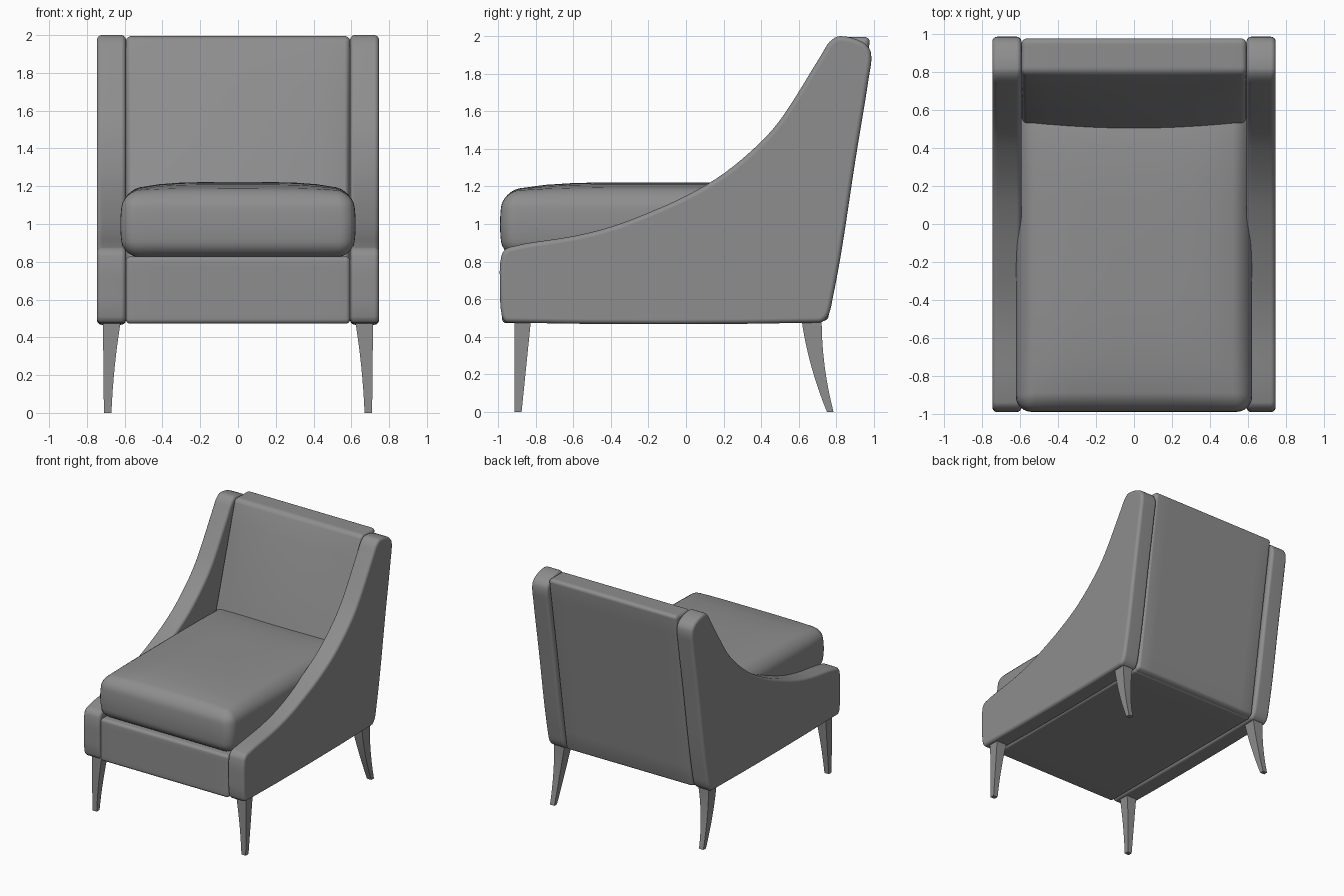
import bpy, bmesh, math
from mathutils import Vector
from mathutils.geometry import interpolate_bezier

cube = bpy.data.objects.get("Cube")
if cube:
    bpy.data.objects.remove(cube, do_unlink=True)

grey = bpy.data.materials.new("Mid grey")
grey.use_nodes = True
colour = (0.27, 0.27, 0.27, 1)
grey.diffuse_color = colour
grey.node_tree.nodes["Principled BSDF"].inputs["Base Color"].default_value = colour


def finish(name, bm, smooth=35):
    """Turn a bmesh into a shaded, coloured object."""
    bmesh.ops.recalc_face_normals(bm, faces=bm.faces)
    mesh = bpy.data.meshes.new(name)
    bm.to_mesh(mesh)
    bm.free()
    mesh.materials.append(grey)
    obj = bpy.data.objects.new(name, mesh)
    bpy.context.collection.objects.link(obj)
    bpy.ops.object.select_all(action='DESELECT')
    obj.select_set(True)
    bpy.context.view_layer.objects.active = obj
    bpy.ops.object.shade_smooth_by_angle(angle=math.radians(smooth))
    return obj


def rounded_box(name, low, high, radius, shape=None):
    """Box with rounded edges; shape bends it, given a point and its -1..1 position."""
    low, high = Vector(low), Vector(high)
    centre, half = (low + high) / 2, (high - low) / 2
    bm = bmesh.new()
    bmesh.ops.create_cube(bm, size=2)
    bmesh.ops.subdivide_edges(bm, edges=bm.edges, cuts=15, use_grid_fill=True)

    def spread(t, h):
        s, flat = abs(t), h - radius
        if s <= 0.625:
            d = flat * s / 0.625
        else:
            d = flat + radius * math.tan((s - 0.625) / 0.375 * math.pi / 4)
        return math.copysign(d, t)

    for v in bm.verts:
        p = Vector([spread(t, h) for t, h in zip(v.co, half)])
        core = Vector([max(radius - h, min(h - radius, c)) for c, h in zip(p, half)])
        p = core + (p - core).normalized() * radius
        unit = Vector([c / h for c, h in zip(p, half)])
        p += centre
        v.co = shape(p, unit) if shape else p
    return finish(name, bm)


def smooth_path(points, steps=5):
    """Smooth curve through the points of a closed outline."""
    pts = [Vector((0, y, z)) for y, z in points]
    n, path = len(pts), []
    for i in range(n):
        a, b, c, d = (pts[(i + k) % n] for k in (-1, 0, 1, 2))
        reach = (c - b).length / 3
        path += interpolate_bezier(b, b + (c - a).normalized() * reach,
                                   c - (d - b).normalized() * reach, c, steps)[:-1]
    return path


# Swooping side panels, from the low front arm up to the tall back
outline = [(-0.95, 0.475), (-0.98, 0.51), (-0.99, 0.66), (-0.983, 0.83), (-0.94, 0.877),
           (-0.6, 0.935), (-0.4, 0.985), (-0.2, 1.06), (0, 1.15), (0.2, 1.268), (0.4, 1.438),
           (0.52, 1.58), (0.72, 1.9), (0.765, 1.97), (0.82, 2), (0.94, 1.968),
           (0.985, 1.91), (0.973, 1.78), (0.9, 1.33), (0.83, 0.87), (0.78, 0.6),
           (0.755, 0.51), (0.71, 0.475)]
for side, sign in (("left", 1), ("right", -1)):
    bm = bmesh.new()
    face = bm.faces.new([bm.verts.new((sign * 0.593, p.y, p.z)) for p in smooth_path(outline)])
    result = bmesh.ops.extrude_face_region(bm, geom=[face], use_keep_orig=True)
    moved = [g for g in result["geom"] if isinstance(g, bmesh.types.BMVert)]
    bmesh.ops.translate(bm, verts=moved, vec=(sign * 0.154, 0, 0))
    rims = [e for e in bm.edges if abs(e.verts[0].co.x - e.verts[1].co.x) < 1e-4]
    bmesh.ops.bevel(bm, geom=rims, offset=0.026, segments=4, profile=0.5, affect='EDGES')
    panel = finish(side + "_side_panel", bm, 50)
    panel.modifiers.new("Even shading", 'WEIGHTED_NORMAL').keep_sharp = True

# Seat base with the front rail
rounded_box("seat_base", (-0.594, -0.98, 0.472), (0.594, 0.72, 0.828), 0.025)


# Leaning backrest, thicker towards the seat and softly domed in front
def lean(p, u):
    back = 0.81 + 0.15 * (p.z - 0.85)
    front = 0.785 - 0.31 * (1.97 - p.z)
    front -= 0.04 * (1 - u.x ** 2) * (1 - u.z ** 2)
    p.y = front + (back - front) * (u.y + 1) / 2
    return p


rounded_box("backrest", (-0.594, -0.09, 0.475), (0.594, 0.09, 1.995), 0.03, lean)


# Plump seat cushion
def plump(p, u):
    dome = (1 - u.x ** 4) * (1 - u.y ** 4)
    p.z += 0.05 * dome * max(u.z, 0)
    side = 1 - u.z ** 2
    p.x += 0.02 * side * u.x
    p.y += 0.02 * side * u.y
    return p


rounded_box("seat_cushion", (-0.603, -0.97, 0.825), (0.603, 0.62, 1.172), 0.08, plump)


# Square tapered legs; the rear pair sweeps backwards
def leg(name, sign, front_edge, back_edge):
    bm = bmesh.new()
    steps, rings = 8, []
    for i in range(steps + 1):
        t = i / steps
        bend = t * t
        outer = 0.715 - 0.005 * t
        inner = 0.62 + 0.08 * t - 0.03 * bend
        y0 = front_edge[0] + front_edge[1] * t + front_edge[2] * bend
        y1 = back_edge[0] + back_edge[1] * t + back_edge[2] * bend
        z = 0.49 * (1 - t)
        corners = ((inner, y0), (outer, y0), (outer, y1), (inner, y1))
        rings.append([bm.verts.new((sign * x, y, z)) for x, y in corners])
    for a, b in zip(rings, rings[1:]):
        for k in range(4):
            bm.faces.new((a[k], a[k - 1], b[k - 1], b[k]))
    bm.faces.new(rings[0])
    bm.faces.new(rings[-1])
    finish(name, bm)


for side, sign in (("left", 1), ("right", -1)):
    leg("front_" + side + "_leg", sign, (-0.912, 0, 0), (-0.825, -0.05, 0))
    leg("rear_" + side + "_leg", sign, (0.615, 0.07, 0.065), (0.722, 0, 0.063))
